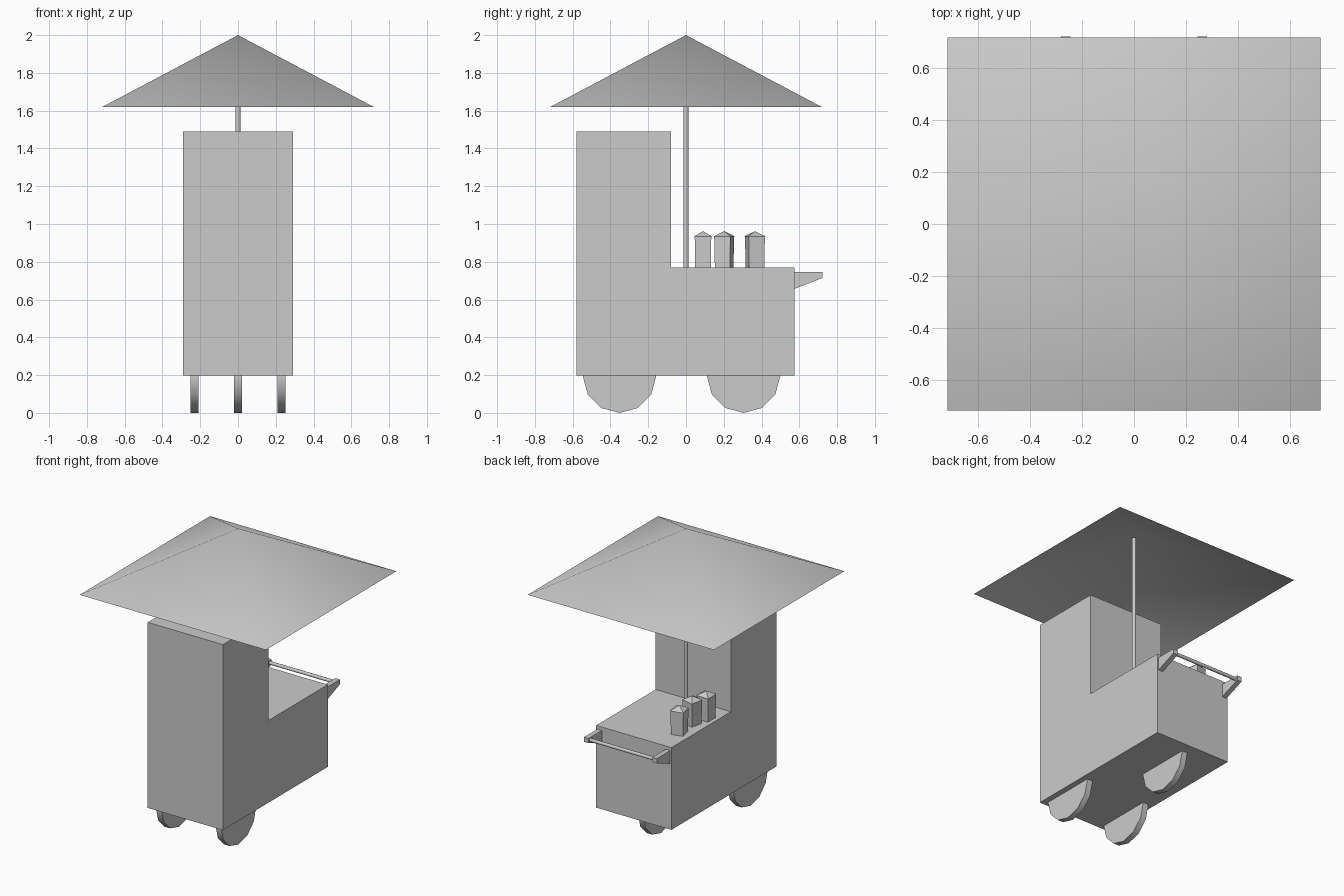
import bpy, bmesh, math
from mathutils import Matrix

default = bpy.data.objects.get("Cube")
if default:
    bpy.data.objects.remove(default, do_unlink=True)

grey = bpy.data.materials.new("plain_grey")
grey.use_nodes = True
GREY = (0.6, 0.6, 0.6, 1)
grey.diffuse_color = GREY
grey.node_tree.nodes["Principled BSDF"].inputs["Base Color"].default_value = GREY


def finish(name, bm, smooth_angle=None):
    """Turn a bmesh into a named object, smooth below the given angle."""
    mesh = bpy.data.meshes.new(name)
    bm.to_mesh(mesh)
    bm.free()
    mesh.materials.append(grey)
    obj = bpy.data.objects.new(name, mesh)
    bpy.context.collection.objects.link(obj)
    if smooth_angle:
        bpy.ops.object.select_all(action='DESELECT')
        obj.select_set(True)
        bpy.context.view_layer.objects.active = obj
        bpy.ops.object.shade_smooth_by_angle(angle=math.radians(smooth_angle))
    return obj


def side_profile(name, points, x, width):
    """Extrude a (y, z) outline along x."""
    bm = bmesh.new()
    face = bm.faces.new([bm.verts.new((x - width / 2, y, z)) for y, z in points])
    new = bmesh.ops.extrude_face_region(bm, geom=[face])["geom"]
    bmesh.ops.translate(bm, vec=(width, 0, 0),
                        verts=[v for v in new if isinstance(v, bmesh.types.BMVert)])
    bmesh.ops.recalc_face_normals(bm, faces=bm.faces)
    return finish(name, bm)


def cylinder(name, center, radius, length, sides, along_x=False):
    bm = bmesh.new()
    turn = Matrix.Rotation(math.pi / 2, 4, 'Y') if along_x else Matrix()
    bmesh.ops.create_cone(bm, cap_ends=True, segments=sides, radius1=radius,
                          radius2=radius, depth=length,
                          matrix=Matrix.Translation(center) @ turn)
    return finish(name, bm, 50)


# L-shaped cart body: tall cabinet at the front, low counter behind
side_profile("cart_body", [(-0.58, 0.197), (0.575, 0.197), (0.575, 0.77),
                           (-0.08, 0.77), (-0.08, 1.49), (-0.58, 1.49)], 0, 0.58)

# Two front wheels and one back wheel
for name, x, y in (("front_left_wheel", 0.23, -0.352),
                   ("front_right_wheel", -0.23, -0.352),
                   ("back_wheel", 0, 0.305)):
    cylinder(name, (x, y, 0.194), 0.194, 0.042, 12, along_x=True)

# Push handle on two brackets
for name, x in (("left_handle_bracket", 0.263), ("right_handle_bracket", -0.263)):
    side_profile(name, [(0.57, 0.655), (0.722, 0.714), (0.722, 0.747), (0.57, 0.747)],
                 x, 0.035)
cylinder("handle_bar", (0, 0.703, 0.73), 0.012, 0.51, 8, along_x=True)

# Umbrella: pole and an open four-sided canopy
cylinder("umbrella_pole", (0, 0, 1.37), 0.014, 1.21, 8)
bm = bmesh.new()
half = 0.718
bmesh.ops.create_cone(bm, cap_ends=False, segments=4, radius1=half * math.sqrt(2),
                      radius2=0, depth=0.38,
                      matrix=Matrix.Translation((0, 0, 1.81)) @ Matrix.Rotation(math.pi / 4, 4, 'Z'))
bmesh.ops.remove_doubles(bm, verts=bm.verts, dist=0.0001)
finish("umbrella_canopy", bm, 80)


def carton(name, x, y, turn):
    """Square tapered carton with a low pyramid lid."""
    bm = bmesh.new()
    place = Matrix.Translation((x, y, 0)) @ Matrix.Rotation(math.radians(turn + 45), 4, 'Z')
    r = math.sqrt(0.5)
    for low, high, bottom, top in ((0.765, 0.935, 0.082, 0.088), (0.935, 0.962, 0.092, 0)):
        bmesh.ops.create_cone(bm, cap_ends=True, segments=4, radius1=bottom * r,
                              radius2=top * r, depth=high - low,
                              matrix=place @ Matrix.Translation((0, 0, (low + high) / 2)))
    bmesh.ops.remove_doubles(bm, verts=bm.verts, dist=0.0001)
    finish(name, bm)


# Cartons along the right edge of the counter
carton("front_carton", -0.22, 0.09, 0)
carton("middle_carton", -0.19, 0.202, -13)
carton("back_carton", -0.205, 0.365, 13)
